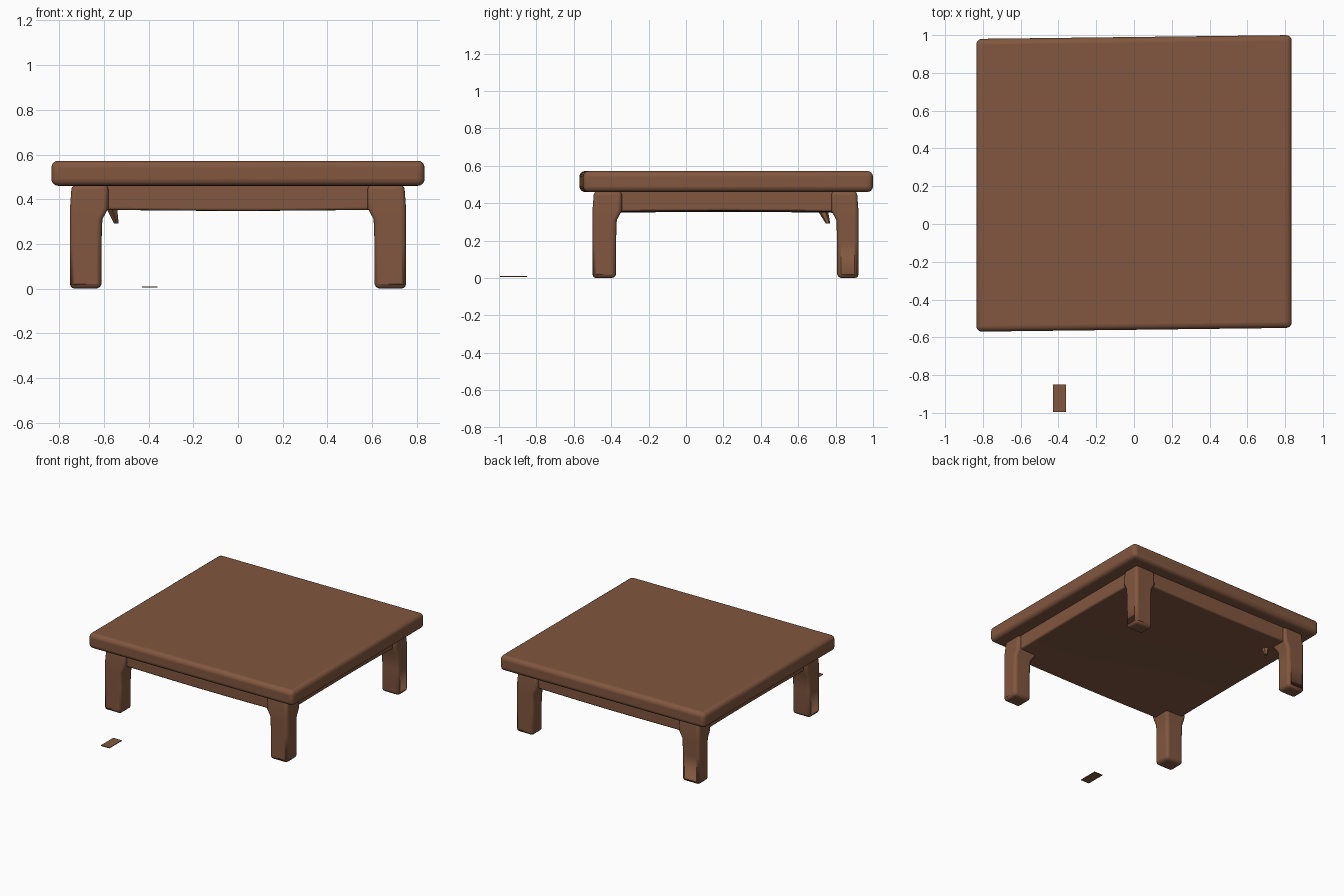
import bpy, bmesh, math
from mathutils import Vector

if "Cube" in bpy.data.objects:
    bpy.data.objects.remove(bpy.data.objects["Cube"], do_unlink=True)

wood = bpy.data.materials.new("brown wood")
wood.use_nodes = True
COLOUR = (0.22, 0.095, 0.05, 1)
wood.diffuse_color = COLOUR
wood.node_tree.nodes["Principled BSDF"].inputs["Base Color"].default_value = COLOUR


def finish(name, bm, bevel=0, segments=3, angle=40):
    """Turn a bmesh into a wooden, softly edged object."""
    bmesh.ops.recalc_face_normals(bm, faces=bm.faces)
    mesh = bpy.data.meshes.new(name)
    bm.to_mesh(mesh)
    bm.free()
    mesh.materials.append(wood)
    obj = bpy.data.objects.new(name, mesh)
    bpy.context.collection.objects.link(obj)
    if bevel:
        mod = obj.modifiers.new("soft edges", "BEVEL")
        mod.width, mod.segments = bevel, segments
        mod.limit_method, mod.angle_limit = "ANGLE", math.radians(30)
    bpy.ops.object.select_all(action="DESELECT")
    obj.select_set(True)
    bpy.context.view_layer.objects.active = obj
    bpy.ops.object.shade_smooth_by_angle(angle=math.radians(angle))
    return obj


def box(low, high):
    bm = bmesh.new()
    bmesh.ops.create_cube(bm, size=1)
    low, high = Vector(low), Vector(high)
    for v in bm.verts:
        v.co = (low + high) / 2 + v.co * (high - low)
    return bm


def loft(rings):
    """Skin a stack of equal rings and close both ends."""
    bm = bmesh.new()
    loops = [[bm.verts.new(p) for p in ring] for ring in rings]
    n = len(loops[0])
    for a, b in zip(loops, loops[1:]):
        for i in range(n):
            j = (i + 1) % n
            bm.faces.new((a[i], a[j], b[j], b[i]))
    bm.faces.new(loops[0])
    bm.faces.new(loops[-1])
    return bm


# Thick top, its front and back edges slightly skewed
top = box((-0.835, -0.56, 0.46), (0.835, 0.99, 0.572))
for v in top.verts:
    v.co.y += 0.012 * v.co.x
finish("table_top", top, 0.03, 4)

# Solid apron block with a gently bowed underside
apron = box((-0.725, -0.475, 0.35), (0.725, 0.9, 0.475))
bmesh.ops.subdivide_edges(apron, edges=apron.edges[:], cuts=5, use_grid_fill=True)
for v in apron.verts:
    if v.co.z < 0.36:
        v.co.z += 0.008 * math.cos(v.co.y * 2 - 0.4) - 0.004 * math.cos(v.co.x * 3)
finish("apron", apron, 0.02)

# Four stout legs that flare inward where they meet the apron
LEG_STEPS = ((0, 0), (0.02, 0.004), (0.2, 0.004), (0.31, 0.008), (0.36, 0.035), (0.465, 0.035))
for side, sx in (("right", -1), ("left", 1)):
    for end, sy, outer_y, inner_y in (("front", -1, -0.5, -0.378), ("back", 1, 0.922, 0.812)):
        rings = []
        for z, flare in LEG_STEPS:
            taper = 0.008 if z > 0.4 else 0
            x0, x1 = sx * (0.615 - flare), sx * (0.752 - taper)
            y0, y1 = inner_y - sy * flare, outer_y - sy * taper
            rings.append([(x0, y0, z), (x1, y0, z), (x1, y1, z), (x0, y1, z)])
        finish(f"{end}_{side}_leg", loft(rings), 0.024)

# Splinter hanging beside one back leg
splinter = bmesh.new()
bmesh.ops.create_cone(splinter, cap_ends=True, segments=6, radius1=0.012, radius2=0.028, depth=0.07)
for v in splinter.verts:
    v.co = Vector((-0.555 - 0.3 * v.co.z, 0.745 - 0.4 * v.co.z, 0.327)) + v.co
finish("hanging_splinter", splinter)

# Loose flat chip lying in front
finish("loose_chip", box((-0.43, -0.995, 0.005), (-0.36, -0.85, 0.01)))
